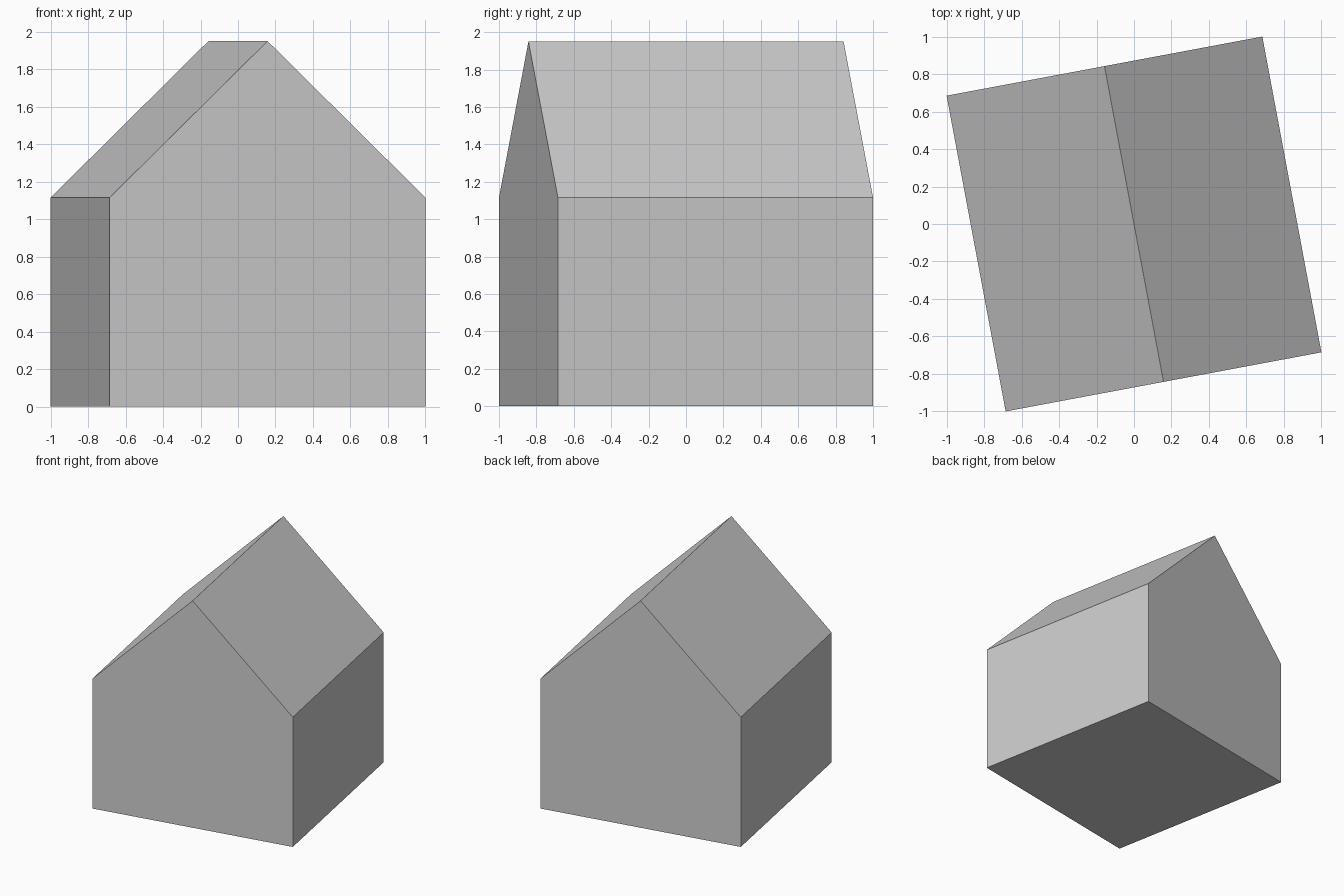
import bpy
import bmesh
from math import radians
from mathutils import Matrix

cube = bpy.data.objects.get("Cube")
if cube:
    bpy.data.objects.remove(cube, do_unlink=True)

HALF = 0.857      # half of the square footprint
EAVES = 1.115     # top of the walls
RIDGE = 1.95      # top of the roof
TURN = radians(10.6)

# One plain grey for the whole house
grey = bpy.data.materials.new("plain grey")
colour = (0.6, 0.6, 0.6, 1.0)
grey.use_nodes = True
grey.diffuse_color = colour
grey.node_tree.nodes["Principled BSDF"].inputs["Base Color"].default_value = colour

# Gable outline, seen from the front
outline = [(-HALF, 0), (HALF, 0), (HALF, EAVES), (0, RIDGE), (-HALF, EAVES)]

# Extrude the gable from front to back, then turn the house on its base
bm = bmesh.new()
gable = bm.faces.new([bm.verts.new((x, -HALF, z)) for x, z in outline])
extruded = bmesh.ops.extrude_face_region(bm, geom=[gable], use_keep_orig=True)
back = [v for v in extruded["geom"] if isinstance(v, bmesh.types.BMVert)]
bmesh.ops.translate(bm, verts=back, vec=(0, 2 * HALF, 0))
bmesh.ops.rotate(bm, verts=bm.verts, cent=(0, 0, 0), matrix=Matrix.Rotation(TURN, 3, "Z"))
bmesh.ops.recalc_face_normals(bm, faces=bm.faces)

mesh = bpy.data.meshes.new("house")
bm.to_mesh(mesh)
bm.free()
mesh.materials.append(grey)
house = bpy.data.objects.new("house", mesh)
bpy.context.collection.objects.link(house)
